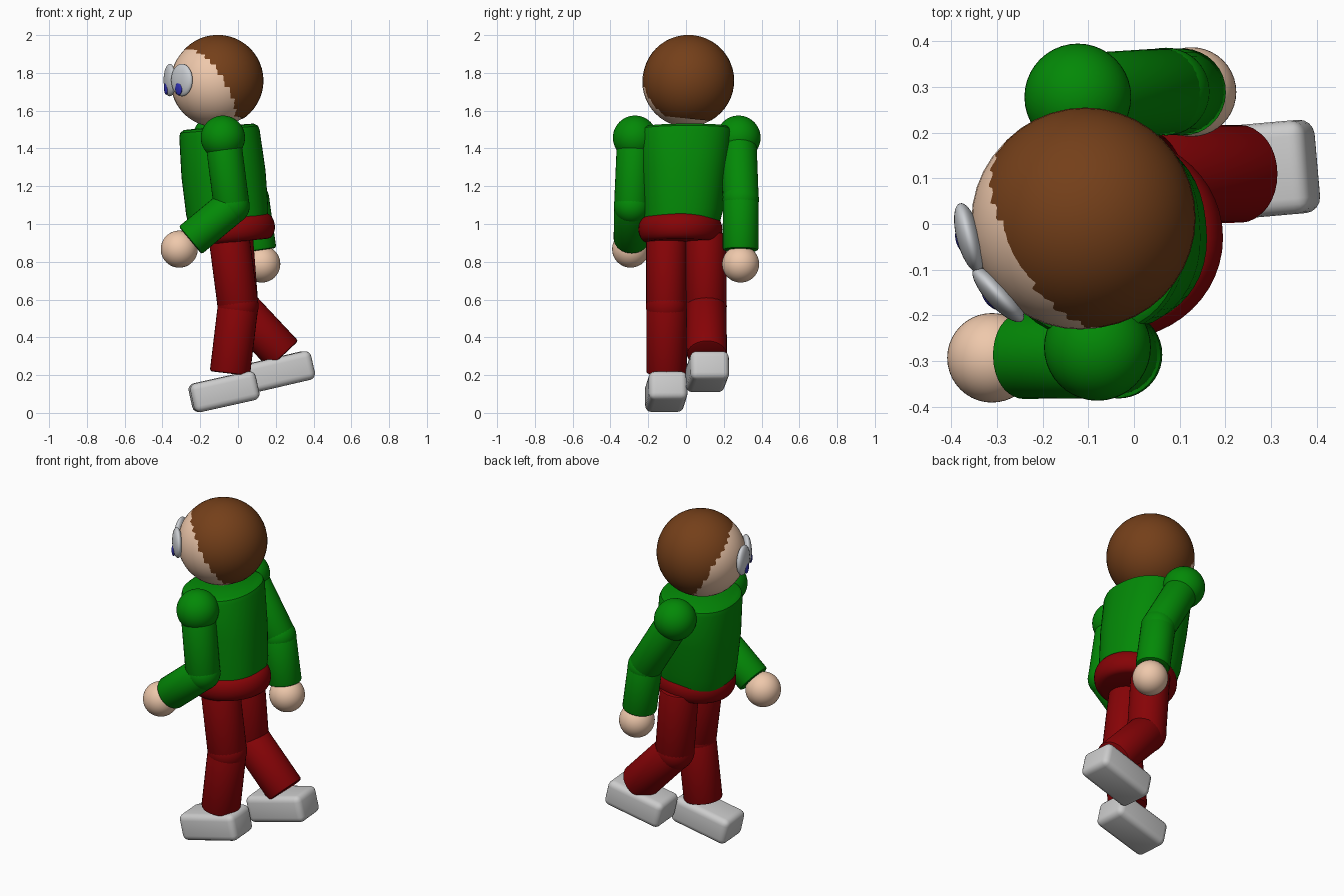
import bpy, bmesh, math
from mathutils import Vector

if "Cube" in bpy.data.objects:
    bpy.data.objects.remove(bpy.data.objects["Cube"])


def material(name, rgb):
    m = bpy.data.materials.new(name)
    m.diffuse_color = (*rgb, 1)
    m.use_nodes = True
    m.node_tree.nodes["Principled BSDF"].inputs["Base Color"].default_value = m.diffuse_color
    return m


GREEN = material("green_cloth", (0.001, 0.25, 0.002))
RED = material("red_cloth", (0.24, 0.001, 0.002))
SKIN = material("skin", (0.86, 0.58, 0.41))
BROWN = material("hair_brown", (0.175, 0.05, 0.010))
WHITE = material("shoe_white", (0.9, 0.9, 0.87))
PALE = material("eye_pale", (0.60, 0.62, 0.65))
BLUE = material("pupil_blue", (0.03, 0.03, 0.45))


def finish(name, bm, mat, angle=40):
    bmesh.ops.recalc_face_normals(bm, faces=bm.faces)
    me = bpy.data.meshes.new(name)
    bm.to_mesh(me)
    bm.free()
    me.materials.append(mat)
    ob = bpy.data.objects.new(name, me)
    bpy.context.collection.objects.link(ob)
    bpy.context.view_layer.objects.active = ob
    ob.select_set(True)
    bpy.ops.object.shade_smooth_by_angle(angle=math.radians(angle))
    ob.select_set(False)
    return ob


def ball(name, centre, scale, mat, yaw=0, cuts=()):
    """Ellipsoid, optionally trimmed by planes (normal, offset)."""
    bm = bmesh.new()
    bmesh.ops.create_uvsphere(bm, u_segments=40, v_segments=24, radius=1)
    bmesh.ops.scale(bm, vec=scale, verts=bm.verts)
    for n, d in cuts:
        n = Vector(n).normalized()
        bmesh.ops.bisect_plane(bm, geom=bm.verts[:] + bm.edges[:] + bm.faces[:],
                               plane_co=n * d, plane_no=n, clear_inner=True)
    if cuts:
        bmesh.ops.holes_fill(bm, edges=bm.edges[:], sides=0)
    ob = finish(name, bm, mat)
    ob.location = centre
    ob.rotation_euler.z = math.radians(yaw)
    return ob


def tube(name, a, b, r, mat):
    """Cylinder from a to b with a slightly rounded rim."""
    a, b = Vector(a), Vector(b)
    bm = bmesh.new()
    bmesh.ops.create_cone(bm, cap_ends=True, segments=32, radius1=r, radius2=r,
                          depth=(b - a).length)
    rim = [e for e in bm.edges if abs(e.verts[0].co.z - e.verts[1].co.z) < 1e-5]
    bmesh.ops.bevel(bm, geom=rim, offset=0.012, segments=2, affect='EDGES', profile=0.5)
    ob = finish(name, bm, mat)
    ob.location = (a + b) / 2
    ob.rotation_euler = (b - a).to_track_quat('Z', 'Y').to_euler()
    return ob


def loft(name, rings, mat, power=2.0, n=48):
    """Stack of super-elliptic rings (z, rx, ry, shift_y)."""
    bm = bmesh.new()
    loops = []
    for z, rx, ry, sy in rings:
        loop = []
        for i in range(n):
            c, s = math.cos(math.tau * i / n), math.sin(math.tau * i / n)
            x = math.copysign(abs(c) ** (2 / power), c) * rx
            y = math.copysign(abs(s) ** (2 / power), s) * ry
            loop.append(bm.verts.new((x, y + sy, z)))
        loops.append(loop)
    for lo, hi in zip(loops, loops[1:]):
        for i in range(n):
            bm.faces.new((lo[i], lo[(i + 1) % n], hi[(i + 1) % n], hi[i]))
    bm.faces.new(loops[0][::-1])
    bm.faces.new(loops[-1])
    return finish(name, bm, mat)


def shoe(name, centre, pitch, yaw):
    bm = bmesh.new()
    bmesh.ops.create_cube(bm, size=1)
    bmesh.ops.scale(bm, vec=(0.355, 0.205, 0.155), verts=bm.verts)
    bmesh.ops.bevel(bm, geom=bm.edges[:], offset=0.034, segments=4,
                    affect='EDGES', profile=0.5)
    ob = finish(name, bm, WHITE)
    ob.location = centre
    ob.rotation_euler = (0, math.radians(-pitch), math.radians(yaw))


# head and hair: the face looks along -x, turned a little towards -y
ball("head", (-0.118, 0.007, 1.752), (0.238,) * 3, SKIN)
ball("hair", (-0.107, 0.013, 1.759), (0.242,) * 3, BROWN,
     cuts=[((0.79, 0.36, 0.49), -0.095), ((0, 0.1, 1), -0.2)])

# eyes and pupils
for side, eye, pupil, yaw in (
        ("near", (-0.297, -0.155, 1.762), (-0.314, -0.168, 1.716), 43),
        ("far", (-0.361, -0.030, 1.762), (-0.380, -0.036, 1.718), 15)):
    ball(side + "_eye", eye, (0.027, 0.078, 0.086), PALE, yaw)
    ball(side + "_pupil", pupil, (0.010, 0.025, 0.034), BLUE, yaw)

# torso and waistband, leaning forward together
LEAN = math.radians(-5.4)
torso = loft("torso", [(-0.275, 0.205, 0.20, -0.028), (-0.2, 0.217, 0.212, -0.02),
                       (0.0, 0.222, 0.23, -0.012), (0.215, 0.212, 0.246, 0),
                       (0.238, 0.205, 0.24, 0), (0.25, 0.185, 0.222, 0)], GREEN, 2.3)
torso.location = (-0.078, 0, 1.265)
torso.rotation_euler = (0, LEAN, math.radians(6))
band = [(0.068 * math.sin(t), 0.187 + 0.045 * math.cos(t), 0.177 + 0.045 * math.cos(t), 0)
        for t in (math.pi * (i / 10 - 0.5) for i in range(11))]
waist = loft("waistband", band, RED, 2.0)
waist.location = (-0.036, -0.03, 0.972)
waist.rotation_euler.y = LEAN

# arms: shoulder, elbow, wrist, hand
for side, s, e, w, h in (
        ("near", (-0.08, -0.27, 1.457), (-0.034, -0.286, 1.095),
         (-0.253, -0.288, 0.913), (-0.311, -0.293, 0.867)),
        ("far", (-0.123, 0.278, 1.457), (0.070, 0.290, 1.13),
         (0.109, 0.289, 0.860), (0.126, 0.289, 0.788))):
    ball(side + "_shoulder", s, (0.117,) * 3, GREEN)
    tube(side + "_upper_arm", s, e, 0.095, GREEN)
    ball(side + "_elbow", e, (0.096,) * 3, GREEN)
    tube(side + "_forearm", e, w, 0.095, GREEN)
    ball(side + "_hand", h, (0.098,) * 3, SKIN)

# legs: hip, knee, ankle
for side, hip, knee, ankle in (
        ("near", (-0.05, -0.103, 0.95), (0.0, -0.103, 0.565), (-0.043, -0.103, 0.208)),
        ("far", (-0.03, 0.105, 0.95), (0.0, 0.107, 0.565), (0.241, 0.110, 0.308))):
    tube(side + "_thigh", hip, knee, 0.108, RED)
    ball(side + "_knee", knee, (0.109,) * 3, RED)
    tube(side + "_shin", knee, ankle, 0.107, RED)

# shoes
shoe("near_shoe", (-0.074, -0.105, 0.112), 12.5, 4)
shoe("far_shoe", (0.219, 0.113, 0.218), 13, 5)
